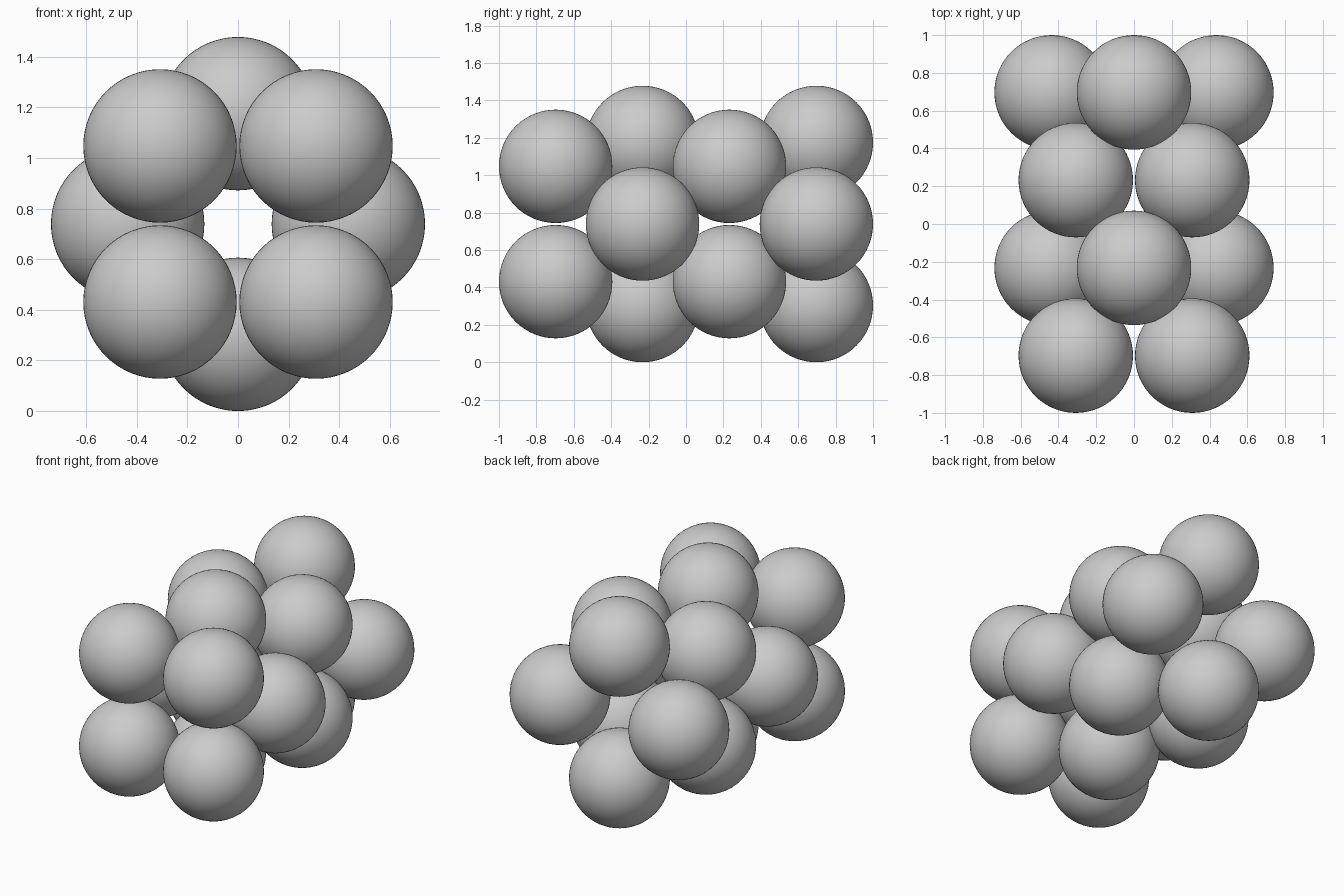
import bpy
from math import cos, sin, pi

if "Cube" in bpy.data.objects:
    bpy.data.objects.remove(bpy.data.objects["Cube"])

R = 0.303          # sphere radius
RING = 0.436       # distance of sphere centres from the long axis
LAYERS = 4
PER_RING = 4
STEP = (2 - 2 * R) / (LAYERS - 1)


def ball(name, loc):
    # poles point along the stacking axis
    bpy.ops.mesh.primitive_uv_sphere_add(segments=64, ring_count=32, radius=R,
                                         location=loc, rotation=(pi / 2, 0, 0))
    ob = bpy.context.object
    ob.name = name
    bpy.ops.object.shade_smooth()


# stacked rings of four balls, each ring turned 45 degrees from the last
for i in range(LAYERS):
    y = -1 + R + i * STEP
    turn = pi / 4 if i % 2 == 0 else 0
    for k in range(PER_RING):
        a = turn + k * 2 * pi / PER_RING
        ball(f"ball_ring{i + 1}_{k + 1}",
             (RING * cos(a), y, R + RING + RING * sin(a)))
